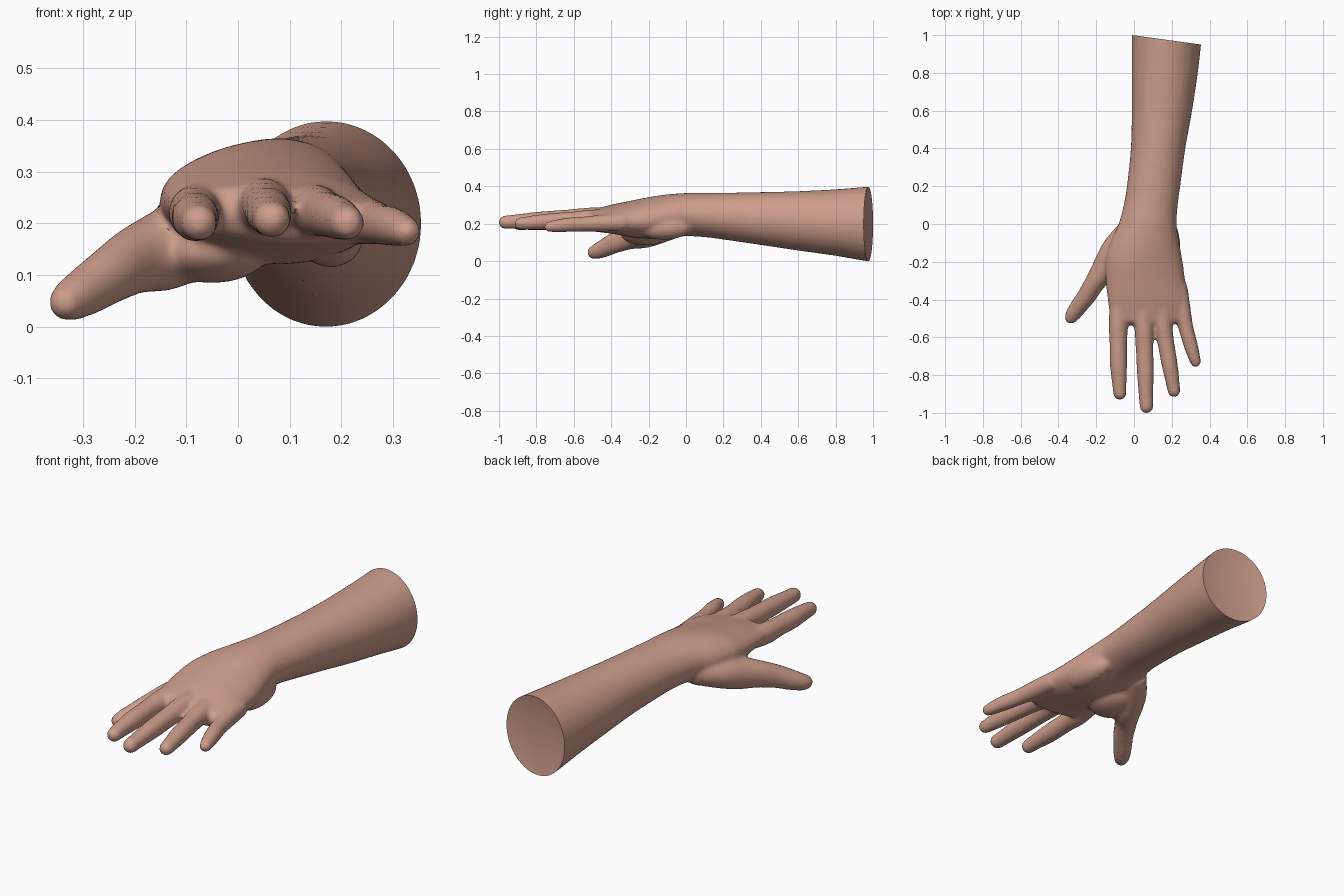
import bpy, bmesh, math
from mathutils import Vector, Matrix

if "Cube" in bpy.data.objects:
    bpy.data.objects.remove(bpy.data.objects["Cube"])

SIDES = 32
bm = bmesh.new()


def catmull(a, b, c, d, t):
    return [0.5 * (2 * q + (r - p) * t + (2 * p - 5 * q + 4 * r - s) * t * t
                   + (3 * q - p - 3 * r + s) * t ** 3) for p, q, r, s in zip(a, b, c, d)]


def tube(points, axis=None, tip=0.9, steps=5):
    """Loft ellipses through (x, y, z, half width, half height), with a rounded far end."""
    n = len(points)
    path = []
    for i in range(n - 1):
        quad = [points[max(0, min(n - 1, i + k))] for k in (-1, 0, 1, 2)]
        path += [catmull(*quad, s / steps) for s in range(steps)]
    path.append(list(points[-1]))
    centres = [Vector(p[:3]) for p in path]
    rings = []
    for i, p in enumerate(path):
        t = Vector(axis) if axis else (centres[min(i + 1, len(path) - 1)] - centres[max(i - 1, 0)]).normalized()
        rings.append((centres[i], t, p[3], p[4]))
    c, t, rx, rz = rings[-1]
    for k in range(1, 6):
        a = k * math.pi / 2 / 5.3
        rings.append((c + t * rz * tip * math.sin(a), t, rx * math.cos(a), rz * math.cos(a)))
    loops = []
    for c, t, rx, rz in rings:
        side = t.cross(Vector((0, 0, 1))).normalized()
        up = side.cross(t)
        loops.append([bm.verts.new(c + side * rx * math.cos(2 * math.pi * j / SIDES)
                                   + up * rz * math.sin(2 * math.pi * j / SIDES)) for j in range(SIDES)])
    for a, b in zip(loops, loops[1:]):
        for j in range(SIDES):
            k = (j + 1) % SIDES
            bm.faces.new((a[j], a[k], b[k], b[j]))
    bm.faces.new(loops[0][::-1])
    bm.faces.new(loops[-1])


def pad(centre, radii):
    m = Matrix.Translation(centre) @ Matrix.Diagonal((*radii, 1))
    bmesh.ops.create_uvsphere(bm, u_segments=32, v_segments=16, radius=1, matrix=m)


# Forearm and palm: y, x range, z range
sections = [
    (1.06, -.012, .365, -.008, .405), (.95, -.012, .355, .004, .398), (.8, -.012, .338, .03, .386),
    (.6, -.012, .308, .058, .376), (.4, -.017, .272, .088, .371), (.2, -.038, .245, .117, .367),
    (.1, -.055, .232, .130, .366), (0, -.082, .226, .135, .366), (-.1, -.125, .24, .126, .358),
    (-.2, -.150, .258, .122, .342), (-.3, -.150, .272, .132, .322), (-.4, -.140, .285, .150, .302),
    (-.5, -.128, .280, .163, .276)]
tube([((a + b) / 2, y, (c + d) / 2, (b - a) / 2, (d - c) / 2) for y, a, b, c, d in sections],
     axis=(0, -1, 0), tip=0.7)
for v in bm.verts:  # palm tilts down towards the little finger
    if v.co.y < 0:
        v.co.z -= .07 * (v.co.x - .07) * min(1, -v.co.y * 5)

# Fingers: x, y, z, radius
fingers = [
    [(-.075, -.38, .235, .048), (-.083, -.52, .222, .052), (-.083, -.62, .218, .047), (-.082, -.74, .212, .046),
     (-.078, -.84, .207, .039), (-.075, -.90, .202, .035)],
    [(.045, -.38, .245, .048), (.052, -.52, .236, .052), (.055, -.64, .230, .047), (.060, -.78, .222, .045),
     (.063, -.90, .214, .039), (.066, -.97, .209, .036)],
    [(.140, -.38, .235, .048), (.152, -.52, .226, .050), (.167, -.62, .220, .045), (.188, -.74, .214, .043),
     (.205, -.84, .206, .037), (.212, -.888, .202, .033)],
    [(.235, -.33, .210, .048), (.255, -.45, .205, .045), (.275, -.55, .200, .040), (.300, -.64, .195, .038),
     (.320, -.71, .188, .032), (.327, -.733, .185, .028)]]
for f in fingers:
    tube([(x, y, z, r, r) for x, y, z, r in f])

# Thumb
tube([(-.02, -.02, .20, .06, .06), (-.09, -.13, .175, .078, .075), (-.14, -.22, .150, .076, .078),
      (-.20, -.30, .130, .056, .066), (-.25, -.38, .100, .050, .056), (-.288, -.43, .075, .046, .050),
      (-.322, -.477, .054, .041, .042), (-.334, -.497, .048, .034, .035)])

# Fleshy pads of the palm
pad((-.05, -.22, .148), (.11, .13, .062))
pad((.18, -.12, .182), (.065, .15, .066))

mesh = bpy.data.meshes.new("hand_and_forearm")
bm.to_mesh(mesh)
bm.free()
hand = bpy.data.objects.new("hand_and_forearm", mesh)
bpy.context.collection.objects.link(hand)
bpy.context.view_layer.objects.active = hand
hand.select_set(True)

# Fuse the parts into one skin
fuse = hand.modifiers.new("fuse", 'REMESH')
fuse.mode = 'VOXEL'
fuse.voxel_size = 0.009
soften = hand.modifiers.new("soften", 'SMOOTH')
soften.factor = 0.5
soften.iterations = 12
for name in ("fuse", "soften"):
    bpy.ops.object.modifier_apply(modifier=name)

# Slanted, slightly dished cut at the elbow end
bm = bmesh.new()
bm.from_mesh(hand.data)
normal = Vector((.137, 1, 0)).normalized()
cut = bmesh.ops.bisect_plane(bm, geom=bm.verts[:] + bm.edges[:] + bm.faces[:], plane_co=(.1725, .975, .2),
                             plane_no=normal, clear_outer=True)
edges = [e for e in cut["geom_cut"] if isinstance(e, bmesh.types.BMEdge)]
cap = bmesh.ops.edgeloop_fill(bm, edges=edges)["faces"][0]
cap.normal_update()
if cap.normal.y < 0:
    cap.normal_flip()
for scale, depth in ((.95, .002), (.6, .010), (.3, .003)):
    cap = bmesh.ops.extrude_discrete_faces(bm, faces=[cap])["faces"][0]
    c = cap.calc_center_median()
    for v in cap.verts:
        v.co = c + (v.co - c) * scale - normal * depth
bm.to_mesh(hand.data)
bm.free()

skin = bpy.data.materials.new("skin")
skin.diffuse_color = (.61, .335, .26, 1)
skin.use_nodes = True
skin.node_tree.nodes["Principled BSDF"].inputs["Base Color"].default_value = skin.diffuse_color
hand.data.materials.clear()
hand.data.materials.append(skin)
bpy.ops.object.shade_smooth_by_angle(angle=math.radians(45))

# Rest the model on the ground
low = min(v.co.z for v in hand.data.vertices)
for v in hand.data.vertices:
    v.co.z -= low
